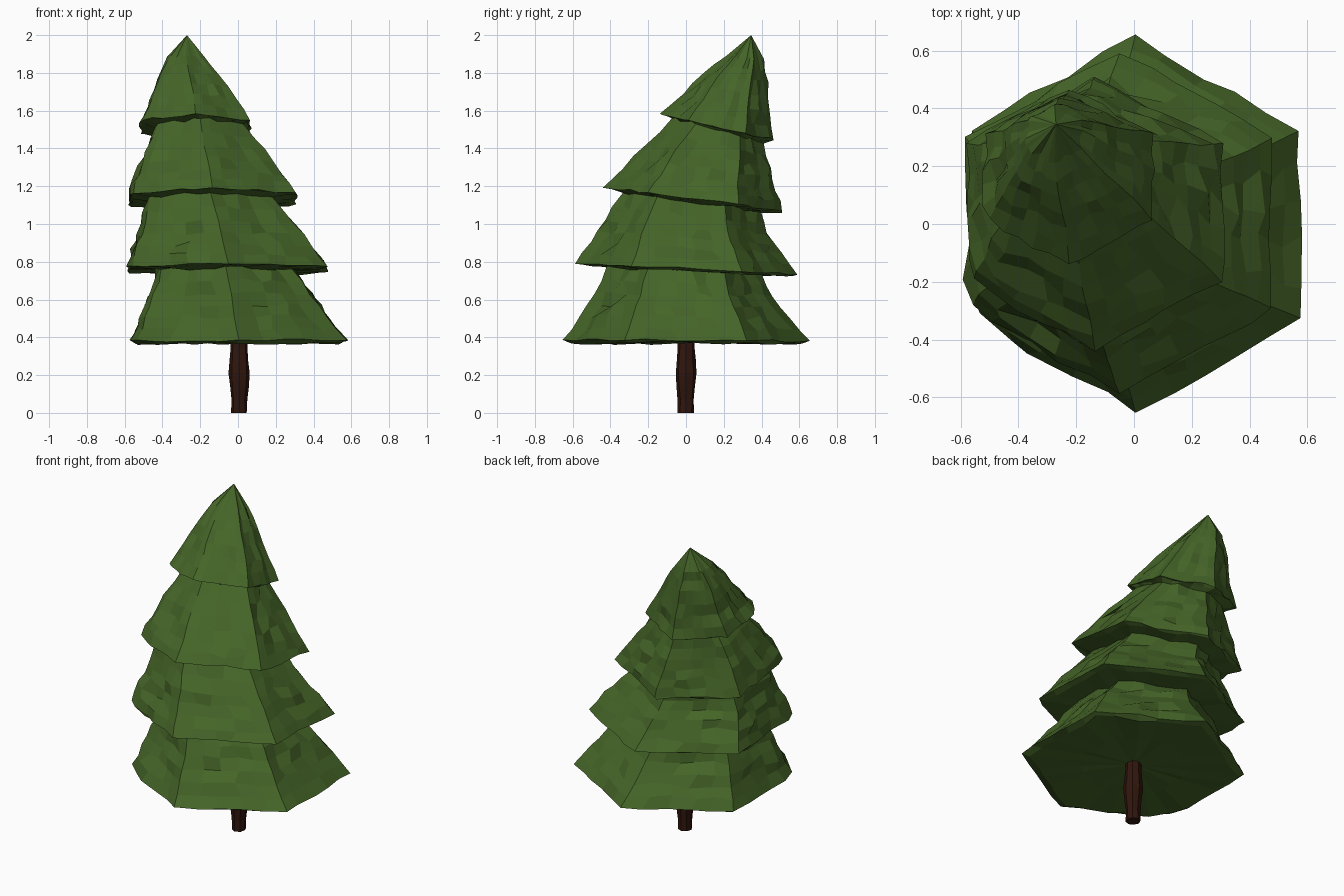
import bpy, bmesh, math, random

if "Cube" in bpy.data.objects:
    bpy.data.objects.remove(bpy.data.objects["Cube"])

random.seed(11)


def material(name, color):
    m = bpy.data.materials.new(name)
    m.diffuse_color = (*color, 1)
    m.use_nodes = True
    m.node_tree.nodes["Principled BSDF"].inputs["Base Color"].default_value = m.diffuse_color
    return m


def finish(bm, name, mat):
    bmesh.ops.recalc_face_normals(bm, faces=bm.faces)
    me = bpy.data.meshes.new(name)
    bm.to_mesh(me)
    bm.free()
    me.materials.append(mat)
    ob = bpy.data.objects.new(name, me)
    bpy.context.collection.objects.link(ob)


def ring(bm, xl, xr, yf, yb, zf, zb, sides, seg, rough):
    """Jittered polygon ring fitted between x, y limits, tilted front to back."""
    angles = [math.tau * i / sides - math.pi / 2 for i in range(sides + 1)]
    cx, cy, ry = (xl + xr) / 2, (yf + yb) / 2, (yb - yf) / 2
    rx = (xr - xl) / 2 / max(math.cos(a) for a in angles)
    rough *= min(1, 0.2 + 2 * ry)
    out = []
    for i in range(sides * seg):
        k, t = i // seg, (i % seg) / seg
        r = rough if t else rough * 0.5
        if t:
            t += random.uniform(-.25, .25) / seg
        a, b = angles[k], angles[k + 1]
        ux = math.cos(a) * (1 - t) + math.cos(b) * t
        uy = math.sin(a) * (1 - t) + math.sin(b) * t
        grow = random.uniform(-r, r)
        if sides == 6 and i == 5 * seg:
            grow -= 0.05 * ry  # front left corner is worn back a little
        d = math.hypot(ux, uy)
        z = zf + (zb - zf) * (uy + 1) / 2 + random.uniform(-r, r) * 0.6
        out.append(bm.verts.new((cx + ux * rx + grow * ux / d, cy + uy * ry + grow * uy / d, z)))
    return out


def loft(bm, rings, bottom, top):
    n = len(rings[0])
    for a, b in zip(rings, rings[1:]):
        for i in range(n):
            j = (i + 1) % n
            bm.faces.new((a[i], a[j], b[j], b[i]))
    for r, p in ((rings[0], bottom), (rings[-1], top)):
        c = bm.verts.new(p)
        for i in range(n):
            bm.faces.new((r[i], r[(i + 1) % n], c))


# Foliage: tiers of hexagonal rings (left, right, front, back, z front, z back)
TIERS = [
    [(-.30, .30, -.34, .34, .375, .375), (-.54, .54, -.61, .61, .368, .368),
     (-.565, .575, -.65, .65, .385, .38), (-.51, .47, -.56, .55, .51, .50),
     (-.46, .39, -.48, .46, .63, .62), (-.42, .29, -.41, .41, .77, .73)],
    [(-.57, .44, -.56, .57, .785, .725), (-.58, .48, -.59, .595, .79, .735),
     (-.55, .39, -.50, .50, .90, .85), (-.51, .30, -.43, .43, 1.02, .95),
     (-.48, .19, -.34, .39, 1.17, 1.065)],
    [(-.56, .27, -.42, .50, 1.195, 1.06), (-.575, .305, -.44, .515, 1.195, 1.07),
     (-.54, .24, -.34, .48, 1.29, 1.18), (-.50, .14, -.22, .45, 1.42, 1.29),
     (-.43, .03, -.07, .41, 1.56, 1.43)],
    [(-.50, .05, -.12, .455, 1.585, 1.44), (-.515, .065, -.14, .465, 1.585, 1.445),
     (-.46, -.01, -.02, .44, 1.69, 1.58), (-.42, -.10, .09, .43, 1.80, 1.75),
     (-.37, -.18, .21, .41, 1.89, 1.87)],
]
bm = bmesh.new()
rings = []
for tier in TIERS:
    lip = tier.index(max(tier, key=lambda r: r[1] - r[0]))
    for i, row in enumerate(tier):
        # rims and undersides stay calmer than the slopes
        rings.append(ring(bm, *row, 6, 5, .014 if i <= lip else .024))
        if lip <= i < len(tier) - 1:
            mid = [(p + q) / 2 for p, q in zip(row, tier[i + 1])]
            rings.append(ring(bm, *mid, 6, 5, .02))
loft(bm, rings, (0, 0, .38), (-.27, .345, 2))
finish(bm, "foliage", material("needles", (.06, .13, .021)))

# Trunk: slightly swollen eight-sided post running up into the foliage
bm = bmesh.new()
post = [(0, .042), (.07, .043), (.14, .05), (.21, .055), (.28, .05), (.34, .047), (.42, .045)]
rings = [ring(bm, .006 - r, .006 + r, -r, r, z, z, 8, 1, .02) for z, r in post]
for v in rings[0]:
    v.co.z = 0
loft(bm, rings, (.006, 0, 0), (.006, 0, .42))
finish(bm, "trunk", material("bark", (.03, .008, .004)))
